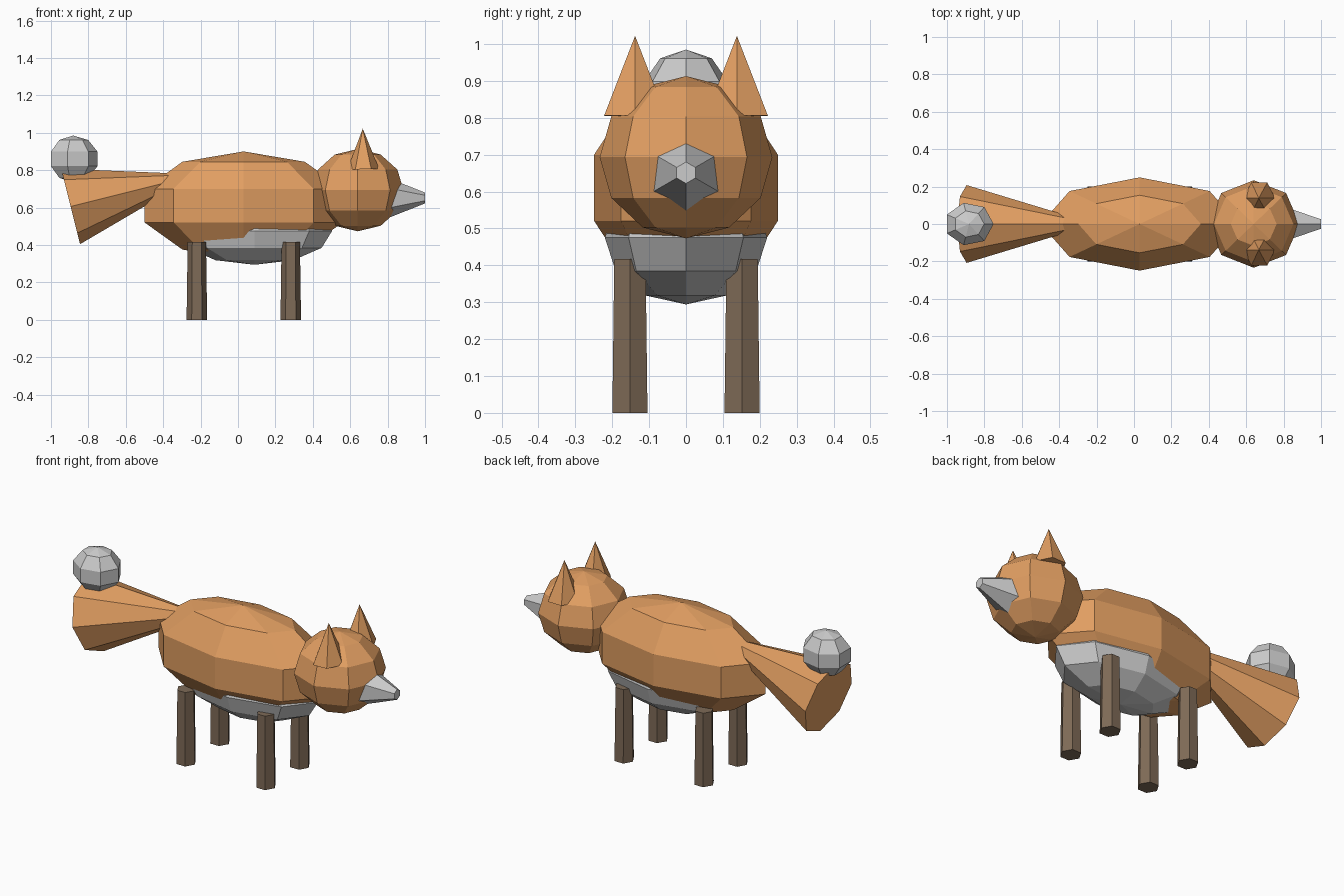
import bpy, bmesh
from math import sin, cos, pi
from mathutils import Vector

if "Cube" in bpy.data.objects:
    bpy.data.objects.remove(bpy.data.objects["Cube"])


def material(name, rgb):
    m = bpy.data.materials.new(name)
    m.diffuse_color = (*rgb, 1)
    m.use_nodes = True
    m.node_tree.nodes["Principled BSDF"].inputs["Base Color"].default_value = m.diffuse_color
    return m


ORANGE = material("orange_fur", (0.75, 0.34, 0.12))
BROWN = material("brown_fur", (0.21, 0.145, 0.095))


def loft(name, rings, mat=None):
    """Skin consecutive rings; a one-point ring is a pole, open ends are capped."""
    bm = bmesh.new()
    vr = [[bm.verts.new(p) for p in ring] for ring in rings]
    for a, b in zip(vr, vr[1:]):
        n = max(len(a), len(b))
        for i in range(n):
            j = (i + 1) % n
            quad = [a[i % len(a)], a[j % len(a)], b[j % len(b)], b[i % len(b)]]
            bm.faces.new(list(dict.fromkeys(quad)))
    for end in (vr[0], vr[-1]):
        if len(end) > 1:
            bm.faces.new(end)
    bmesh.ops.recalc_face_normals(bm, faces=bm.faces)
    me = bpy.data.meshes.new(name)
    bm.to_mesh(me)
    bm.free()
    ob = bpy.data.objects.new(name, me)
    bpy.context.collection.objects.link(ob)
    if mat:
        me.materials.append(mat)
    return ob


def ellipsoid(name, c, size, segs, rows, mat=None):
    c = Vector(c)
    rings = [[c + Vector((0, 0, size[2]))]]
    for k in range(1, rows):
        t = pi * k / rows
        rings.append([c + Vector((size[0] * sin(t) * cos(2 * pi * i / segs),
                                  size[1] * sin(t) * sin(2 * pi * i / segs),
                                  size[2] * cos(t))) for i in range(segs)])
    rings.append([c - Vector((0, 0, size[2]))])
    return loft(name, rings, mat)


def taper(name, p0, p1, r0, r1, segs, u, mat=None, stretch=1):
    """Cone or frustum from p0 to p1 with its first corner along u."""
    p0, p1, u = Vector(p0), Vector(p1), Vector(u)
    axis = (p1 - p0).normalized()
    u = (u - axis * u.dot(axis)).normalized()
    v = axis.cross(u) * stretch
    rings = []
    for p, r in ((p0, r0), (p1, r1)):
        rings.append([p + r * (u * cos(2 * pi * i / segs) + v * sin(2 * pi * i / segs))
                      for i in range(segs)] if r else [p])
    return loft(name, rings, mat)


# Body, belly and head
ellipsoid("body", (0.03, 0, 0.61), (0.557, 0.262, 0.29), 8, 5, ORANGE)
ellipsoid("belly", (0.088, 0, 0.475), (0.415, 0.22, 0.181), 8, 6)
ellipsoid("head", (0.64, 0, 0.693), (0.245, 0.234, 0.22), 8, 6, ORANGE)

# Snout
taper("snout", (0.80, 0, 0.651), (1.0, 0, 0.651), 0.108, 0.029, 6, (0, 0, 1))

# Tail and its tip
taper("tail", (-0.895, 0, 0.606), (-0.35, 0, 0.742), 0.208, 0.043, 8, (0, 0, 1), ORANGE)
ellipsoid("tail_tip", (-0.882, 0, 0.86), (0.138, 0.122, 0.125), 7, 5)

# Ears and legs, mirrored across y
for side, s in (("right", -1), ("left", 1)):
    taper(side + "_ear", (0.67, 0.138 * s, 0.805), (0.667, 0.138 * s, 1.022),
          0.085, 0, 6, (1, 0, 0), ORANGE, 1.14)
    for end, x in (("front", 0.282), ("back", -0.22)):
        taper(f"{end}_{side}_leg", (x, 0.152 * s, 0), (x, 0.152 * s, 0.417),
              0.055, 0.049, 6, (1, 0, 0), BROWN)
